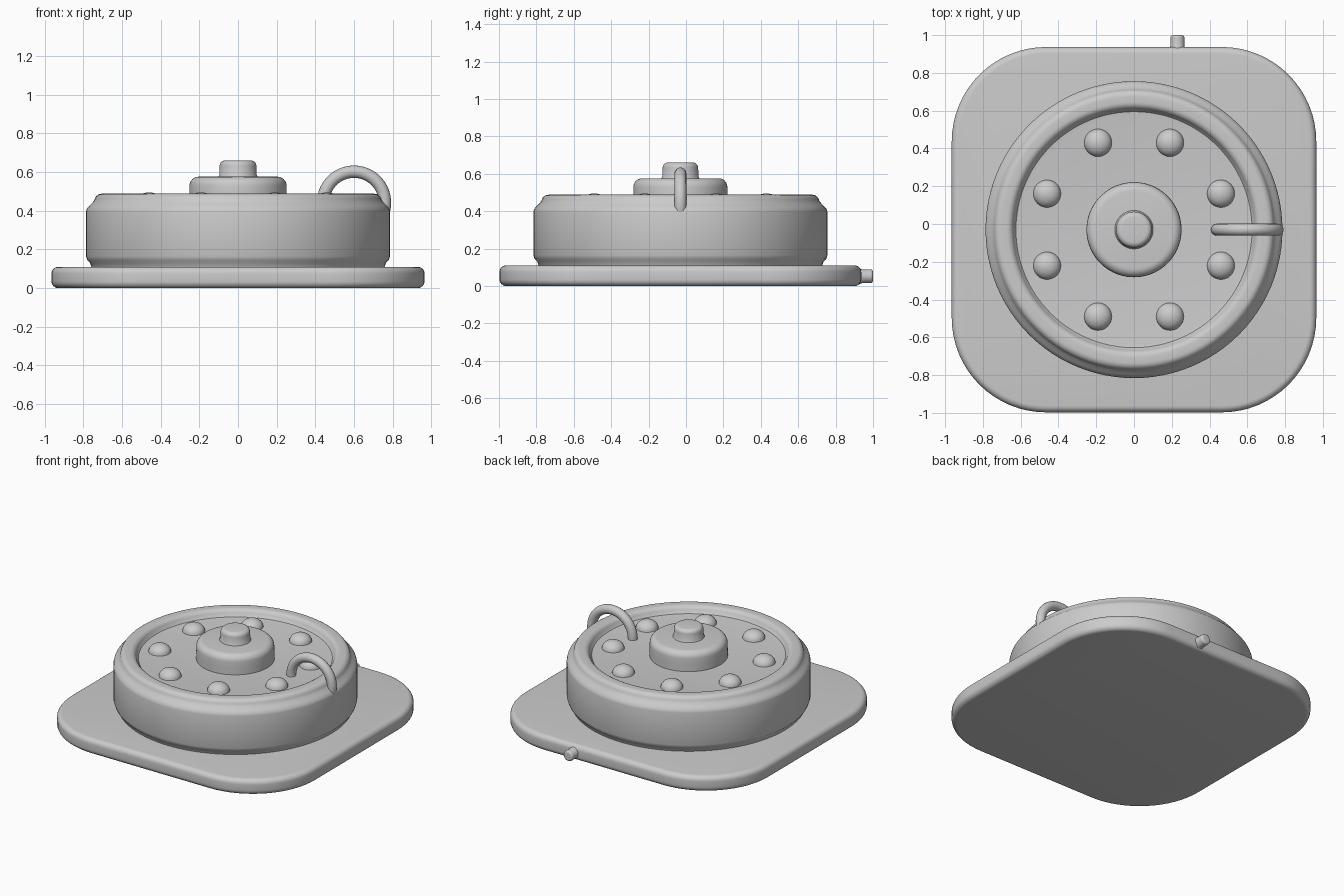
import bpy, bmesh, math
from mathutils import Vector

if "Cube" in bpy.data.objects:
    bpy.data.objects.remove(bpy.data.objects["Cube"])

CY = -0.03  # shared centre of the round parts


def finish(name, bm, loc=(0, 0, 0), angle=40):
    bmesh.ops.recalc_face_normals(bm, faces=bm.faces[:])
    me = bpy.data.meshes.new(name)
    bm.to_mesh(me)
    bm.free()
    ob = bpy.data.objects.new(name, me)
    ob.location = loc
    bpy.context.collection.objects.link(ob)
    bpy.ops.object.select_all(action='DESELECT')
    ob.select_set(True)
    bpy.context.view_layer.objects.active = ob
    bpy.ops.object.shade_smooth_by_angle(angle=math.radians(angle))
    return ob


def lathe(name, profile, loc=(0, CY, 0), n=96):
    """Spin (radius, z) points around the z axis."""
    bm = bmesh.new()
    rings = []
    for r, z in profile:
        if r == 0:
            rings.append([bm.verts.new((0, 0, z))] * n)
        else:
            rings.append([bm.verts.new((r * math.cos(math.tau * i / n),
                                        r * math.sin(math.tau * i / n), z)) for i in range(n)])
    for a, b in zip(rings, rings[1:]):
        for i in range(n):
            j = (i + 1) % n
            bm.faces.new(list(dict.fromkeys((a[i], a[j], b[j], b[i]))))
    return finish(name, bm, loc)


def arc(cr, cz, rad, a0, a1, n=6):
    """Profile points of a rounded corner, angles in degrees."""
    return [(cr + rad * math.cos(math.radians(a0 + (a1 - a0) * i / n)),
             cz + rad * math.sin(math.radians(a0 + (a1 - a0) * i / n))) for i in range(n + 1)]


# Base plate: rounded square with softened edges
def base_plate(hx, hy, radius, height, soft):
    bm = bmesh.new()
    rings = []
    for d, z in arc(-soft, soft, soft, -90, 0) + arc(-soft, height - soft, soft, 0, 90):
        ring = []
        for k, (sx, sy) in enumerate(((1, 1), (-1, 1), (-1, -1), (1, -1))):
            for i in range(17):
                t = math.radians(90 * k + 90 * i / 16)
                ring.append(bm.verts.new((sx * (hx - radius) + (radius + d) * math.cos(t),
                                          sy * (hy - radius) + (radius + d) * math.sin(t), z)))
        rings.append(ring)
    n = len(rings[0])
    for a, b in zip(rings, rings[1:]):
        for i in range(n):
            j = (i + 1) % n
            bm.faces.new((a[i], a[j], b[j], b[i]))
    bm.faces.new(rings[0])
    bm.faces.new(rings[-1])
    return finish("base_plate", bm, (0, CY, 0))


base_plate(0.965, 0.967, 0.5, 0.11, 0.035)

# Drum with stepped shoulder, raised rim and recessed top
lathe("drum", [(0.757, 0.105), (0.765, 0.13), (0.78, 0.145), (0.786, 0.165), (0.786, 0.395),
               (0.782, 0.412), (0.768, 0.427), (0.752, 0.443)]
      + arc(0.705, 0.45, 0.038, 10, 90) + arc(0.675, 0.45, 0.038, 90, 165)
      + [(0.625, 0.443), (0.605, 0.44), (0, 0.44)])

# Central hub and knob
lathe("hub", [(0.252, 0.435)] + [(0.252, 0.49)] + arc(0.205, 0.53, 0.046, 0, 90) + [(0, 0.576)])
lathe("knob", [(0.105, 0.57), (0.097, 0.585)] + arc(0.067, 0.632, 0.028, 0, 90) + [(0, 0.661)], n=48)

# Ring of eight domed rivets
for k in range(8):
    t = math.radians(22.5 + 45 * k)
    dome = [(0.073 * math.cos(math.pi / 2 * i / 8), 0.055 * math.sin(math.pi / 2 * i / 8)) for i in range(8)]
    lathe(f"rivet_{k + 1}", [(0.075, -0.005)] + dome + [(0, 0.055)],
          (0.498 * math.cos(t), CY + 0.498 * math.sin(t), 0.44), 32)


# Arched handle over the rim
bm = bmesh.new()
rings = []
for i in range(41):
    t = math.radians(-22 + 222 * i / 40)
    out = Vector((math.cos(t), 0, math.sin(t)))
    rings.append([bm.verts.new(out * (0.16 + 0.032 * math.cos(math.tau * j / 16))
                               + Vector((0, 0.032 * math.sin(math.tau * j / 16), 0))) for j in range(16)])
for a, b in zip(rings, rings[1:]):
    for j in range(16):
        bm.faces.new((a[j], a[(j + 1) % 16], b[(j + 1) % 16], b[j]))
bm.faces.new(rings[0])
bm.faces.new(rings[-1])
finish("handle", bm, (0.6, CY, 0.442))

# Small peg on the back edge of the plate
peg = lathe("back_peg", [(0.045, -0.01), (0.037, 0.012)] + arc(0.023, 0.056, 0.014, 0, 90) + [(0, 0.07)],
            (0.23, 0.93, 0.052), 24)
peg.rotation_euler.x = -math.pi / 2
